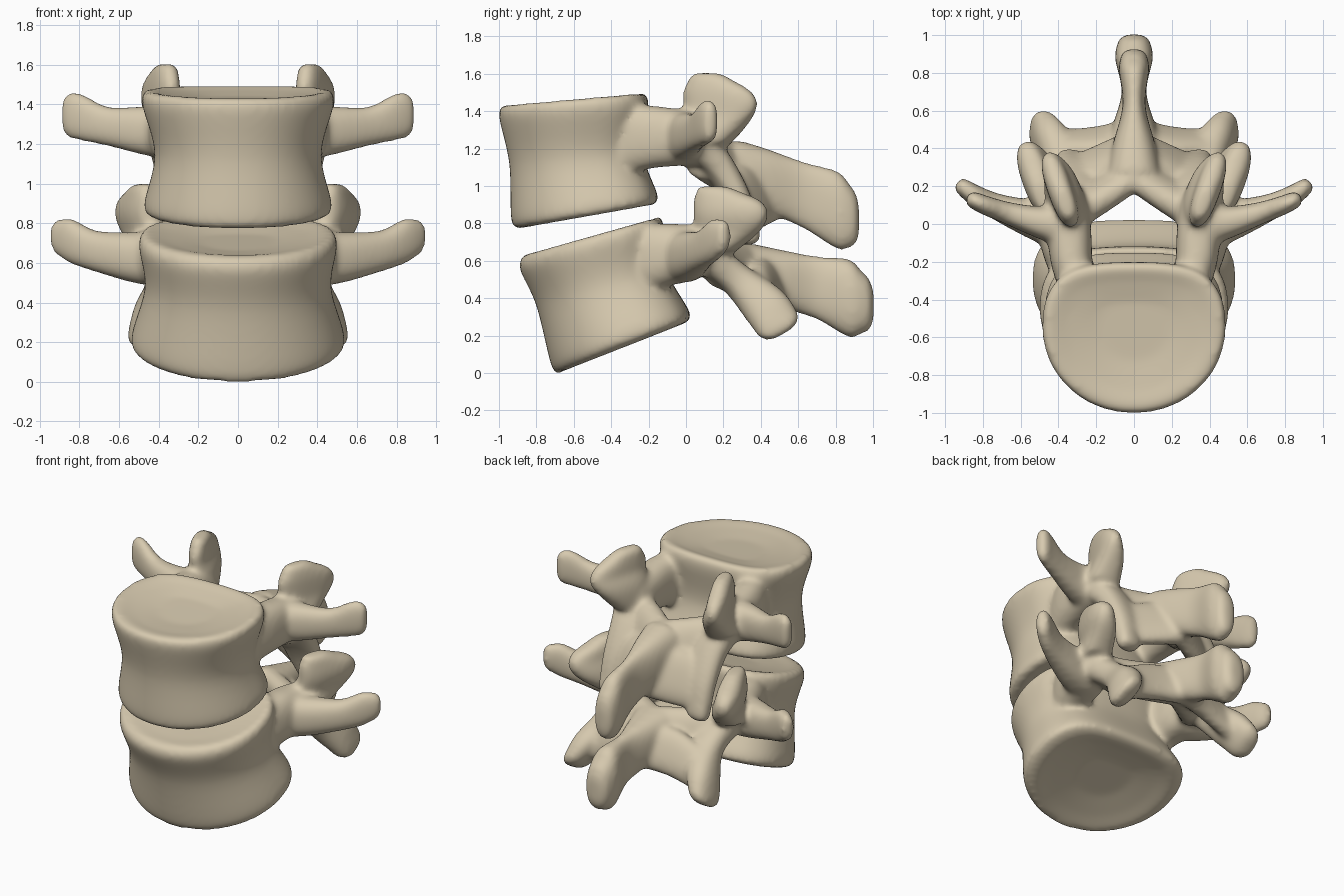
import bpy, bmesh, math
from mathutils import Vector

if "Cube" in bpy.data.objects:
    bpy.data.objects.remove(bpy.data.objects["Cube"])

N = 28
bone = bpy.data.materials.new("bone")
bone.diffuse_color = (.68, .59, .43, 1)
bone.use_nodes = True
bone.node_tree.nodes["Principled BSDF"].inputs["Base Color"].default_value = bone.diffuse_color


def spow(v, p):
    return math.copysign(abs(v) ** p, v)


def skin(bm, rings):
    """Bridge a list of closed rings and cap both ends."""
    vs = [[bm.verts.new(p) for p in r] for r in rings]
    for a, b in zip(vs, vs[1:]):
        for i in range(len(a)):
            j = (i + 1) % len(a)
            bm.faces.new((a[i], a[j], b[j], b[i]))
    bm.faces.new(vs[0][::-1])
    bm.faces.new(vs[-1])


def spline(pts, steps=5):
    """Catmull-Rom through 5-component points."""
    q = [Vector(p) for p in pts]
    q = [q[0] * 2 - q[1]] + q + [q[-1] * 2 - q[-2]]
    out = []
    for k in range(1, len(q) - 2):
        a, b, c, d = q[k - 1:k + 3]
        for s in range(steps):
            t = s / steps
            out.append((b * 2 + (c - a) * t + (a * 2 - b * 5 + c * 4 - d) * t * t
                        + (b * 3 - a - c * 3 + d) * t ** 3) * 0.5)
    return out + [q[-2]]


def sweep(bm, pts, up, mirror=True):
    """Points are x, y, z, half size along up, half size across."""
    up = Vector(up).normalized()
    path = spline(pts)
    rings = []
    for i, p in enumerate(path):
        ahead, behind = path[min(i + 1, len(path) - 1)], path[max(i - 1, 0)]
        tan = (Vector(ahead[:3]) - Vector(behind[:3])).normalized()
        side = tan.cross(up).normalized()

        def ring(c, k):
            return [c + up * (p[3] * k * spow(math.cos(t), .82)) + side * (p[4] * k * spow(math.sin(t), .82))
                    for t in (2 * math.pi * n / N for n in range(N))]
        c = Vector(p[:3])
        rings.append(ring(c, 1))
        if i == len(path) - 1:
            m = min(p[3], p[4])
            rings.append(ring(c + tan * m * .45, .85))
            rings.append(ring(c + tan * m * .75, .5))
    skin(bm, rings)
    if mirror:
        skin(bm, [[Vector((-v.x, v.y, v.z)) for v in r] for r in rings])


def body(bm, levels):
    """Levels are front y, front z, back y, back z, half width."""
    n = 64

    def ring(l, k=1, dz=0):
        yf, zf, yb, zb, w = l
        out = []
        for i in range(n):
            t = 2 * math.pi * i / n
            c, s = math.cos(t), math.sin(t)
            x = spow(c, .88 if s > 0 else .97) * k
            v = spow(s, .78 if s > 0 else 1) * k
            if s > 0:
                v -= .1 * k * max(0, 1 - (c / .75) ** 2) * s
            f = .55 + (.46 if s > 0 else .55) * v
            out.append(Vector((x * w, yf + (yb - yf) * f, zf + (zb - zf) * f + dz)))
        return out
    rings = [ring(levels[0], .4, .04), ring(levels[0], .75, .018), ring(levels[0], .93)]
    rings += [ring(p) for p in spline(levels)]
    rings += [ring(levels[-1], .93), ring(levels[-1], .75, -.018), ring(levels[-1], .4, -.04)]
    skin(bm, rings)


def vertebra(name, levels, pedicle, transverse, superior, inferior, lamina, web, spinous):
    bm = bmesh.new()
    body(bm, levels)
    sweep(bm, pedicle, (0, 0, 1))
    sweep(bm, transverse, (0, 0, 1))
    sweep(bm, superior, (.35, 1, 0))
    sweep(bm, inferior, (1, .15, 0))
    sweep(bm, lamina, (0, -.4, 1))
    sweep(bm, web, (0, -.4, 1))
    sweep(bm, spinous, (0, 0, 1), False)
    bmesh.ops.recalc_face_normals(bm, faces=bm.faces)
    me = bpy.data.meshes.new(name)
    bm.to_mesh(me)
    bm.free()
    me.materials.append(bone)
    ob = bpy.data.objects.new(name, me)
    bpy.context.collection.objects.link(ob)
    # Fuse the parts into one bone and soften the joins
    r = ob.modifiers.new("fuse", 'REMESH')
    r.mode = 'VOXEL'
    r.voxel_size = .016
    r.use_smooth_shade = True
    s = ob.modifiers.new("soften", 'SMOOTH')
    s.factor = .5
    s.iterations = 16


# Upper vertebra
vertebra(
    "upper_vertebra",
    [(-.90, .77, -.14, .905, .445), (-.935, .82, -.12, .95, .475), (-.945, 1.12, -.2, 1.17, .42),
     (-1, 1.37, -.17, 1.43, .485), (-.985, 1.43, -.19, 1.5, .47)],
    [(.29, -.38, 1.24, .2, .09), (.33, -.2, 1.26, .17, .11), (.34, -.06, 1.26, .155, .115), (.35, .1, 1.25, .14, .11)],
    [(.36, -.01, 1.26, .14, .12), (.5, .01, 1.27, .12, .085), (.66, .055, 1.29, .1, .06),
     (.79, .1, 1.335, .12, .05), (.855, .13, 1.345, .115, .045)],
    [(.36, .1, 1.22, .13, .11), (.37, .17, 1.35, .185, .09), (.39, .185, 1.44, .21, .07),
     (.385, .165, 1.51, .19, .065), (.37, .13, 1.57, .12, .055)],
    [(.36, .08, 1.22, .1, .09), (.31, .18, 1.1, .12, .08), (.3, .28, .92, .12, .07),
     (.33, .34, .73, .085, .06)],
    [(.34, .06, 1.17, .13, .1), (.19, .15, 1.12, .16, .085), (-.02, .3, 1.05, .2, .08)],
    [(.31, .28, .88, .15, .06), (.15, .34, .94, .18, .065), (-.02, .42, .95, .15, .07)],
    [(0, .28, 1.08, .165, .14), (0, .43, 1.03, .17, .11), (0, .63, .95, .18, .06),
     (0, .81, .87, .21, .08), (0, .875, .84, .17, .075)])

# Lower vertebra, tilted forward
vertebra(
    "lower_vertebra",
    [(-.69, -.005, .02, .275, .48), (-.725, .055, .05, .33, .54), (-.80, .36, -.08, .56, .47),
     (-.89, .56, -.09, .79, .5), (-.87, .63, -.11, .845, .48)],
    [(.33, -.28, .6, .19, .1), (.37, -.12, .63, .17, .12), (.38, 0, .64, .155, .12), (.42, .12, .66, .13, .11)],
    [(.42, -.01, .62, .14, .12), (.55, .03, .63, .125, .1), (.72, .09, .66, .105, .07),
     (.84, .15, .71, .115, .055), (.91, .2, .73, .09, .045)],
    [(.44, .13, .65, .14, .1), (.475, .22, .76, .19, .09), (.51, .24, .85, .21, .085),
     (.505, .22, .92, .19, .075), (.49, .17, .97, .12, .06)],
    [(.41, .12, .62, .1, .09), (.36, .27, .5, .11, .09), (.43, .42, .36, .1, .125),
     (.48, .495, .255, .075, .125)],
    [(.37, .14, .59, .13, .1), (.2, .26, .55, .15, .085), (-.02, .4, .53, .17, .08)],
    [(.42, .42, .38, .13, .065), (.2, .43, .46, .15, .065), (-.02, .48, .48, .14, .07)],
    [(0, .36, .56, .13, .15), (0, .53, .5, .155, .11), (0, .7, .455, .17, .065),
     (0, .87, .4, .21, .1), (0, .935, .38, .17, .095)])
